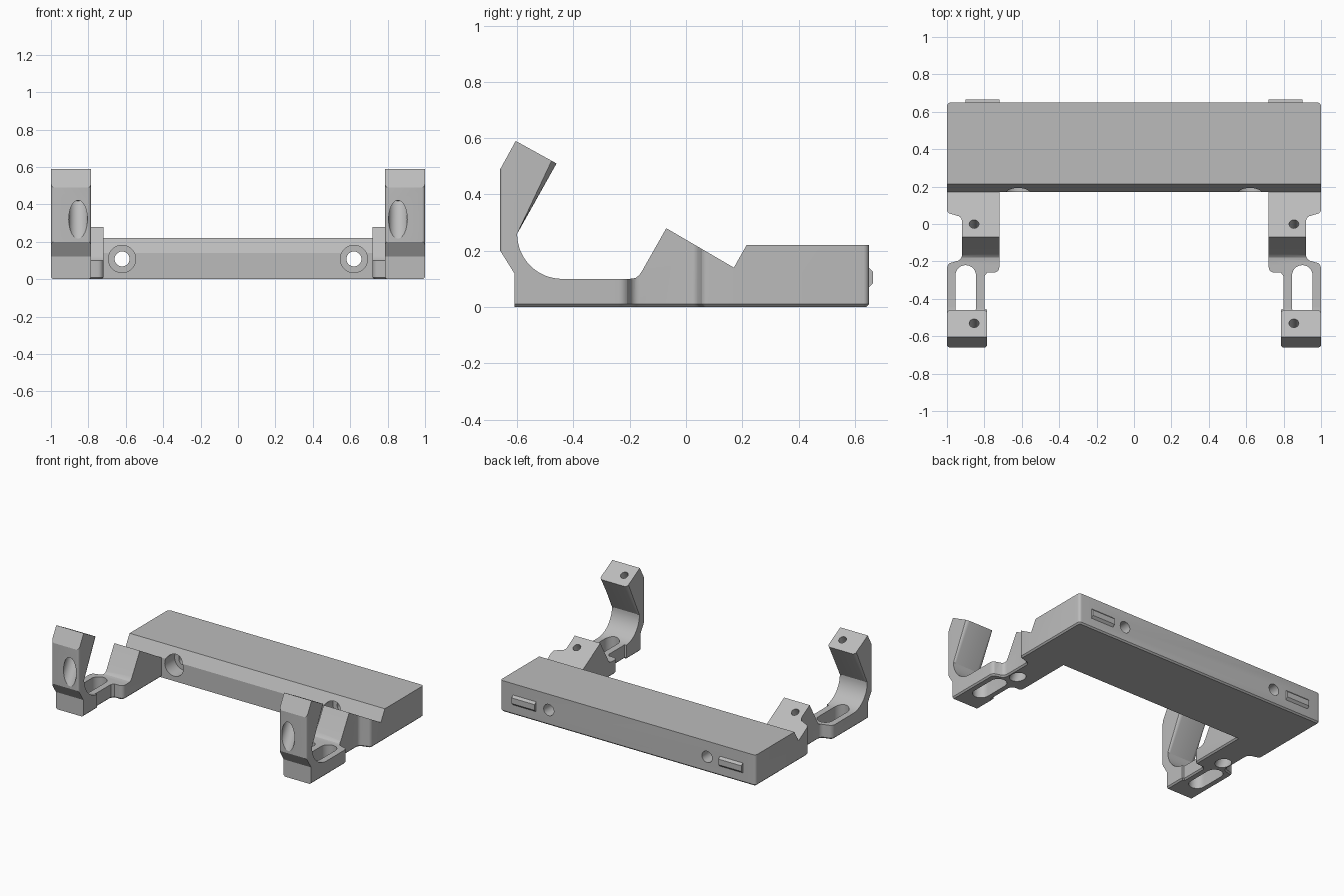
import bpy, bmesh, math
from mathutils import Vector

if "Cube" in bpy.data.objects:
    bpy.data.objects.remove(bpy.data.objects["Cube"], do_unlink=True)

grey = bpy.data.materials.new("plain grey")
grey.use_nodes = True
GREY = (0.5, 0.5, 0.5, 1)
grey.diffuse_color = GREY
grey.node_tree.nodes["Principled BSDF"].inputs["Base Color"].default_value = GREY


def arc(cx, cy, r, a0, a1, n=10):
    """Points on an arc, angles in degrees."""
    angles = [math.radians(a0 + (a1 - a0) * i / n) for i in range(n + 1)]
    return [(cx + r * math.cos(a), cy + r * math.sin(a)) for a in angles]


def finish(name, bm):
    bmesh.ops.recalc_face_normals(bm, faces=bm.faces)
    mesh = bpy.data.meshes.new(name)
    bm.to_mesh(mesh)
    bm.free()
    obj = bpy.data.objects.new(name, mesh)
    bpy.context.collection.objects.link(obj)
    mesh.materials.append(grey)
    return obj


def prism(name, points, axis, low, high, bevel_rule=None, width=0.01, segments=1):
    """Extrude a yz profile along x, or an xy outline along z."""
    bm = bmesh.new()
    place = (lambda p, t: (t, *p)) if axis == "x" else (lambda p, t: (*p, t))
    face = bm.faces.new([bm.verts.new(place(p, low)) for p in points])
    new = bmesh.ops.extrude_face_region(bm, geom=[face])["geom"]
    shift = Vector(place((0, 0), high - low))
    bmesh.ops.translate(bm, vec=shift, verts=[g for g in new if isinstance(g, bmesh.types.BMVert)])
    bmesh.ops.recalc_face_normals(bm, faces=bm.faces)
    if bevel_rule:
        bevel(bm, bevel_rule, width, segments)
    return finish(name, bm)


def bevel(bm, rule, width, segments=1):
    edges = [e for e in bm.edges if rule(*[v.co for v in e.verts])]
    bmesh.ops.bevel(bm, geom=edges, offset=width, segments=segments, profile=0.5, affect="EDGES")


def rod(start, end, radius):
    """Cylinder between two points, used as a drill."""
    a, b = Vector(start), Vector(end)
    bm = bmesh.new()
    bmesh.ops.create_cone(bm, cap_ends=True, segments=40, radius1=radius, radius2=radius,
                          depth=(b - a).length)
    bmesh.ops.transform(bm, verts=bm.verts, matrix=(b - a).to_track_quat("Z", "Y").to_matrix().to_4x4())
    bmesh.ops.translate(bm, verts=bm.verts, vec=(a + b) / 2)
    return finish("drill", bm)


def apply(obj, kind, **settings):
    mod = obj.modifiers.new(kind, kind)
    for key, value in settings.items():
        setattr(mod, key, value)
    bpy.context.view_layer.objects.active = obj
    bpy.ops.object.modifier_apply(modifier=mod.name)


def combine(obj, tool, operation="DIFFERENCE"):
    apply(obj, "BOOLEAN", object=tool, operation=operation, solver="EXACT")
    bpy.data.objects.remove(tool, do_unlink=True)


def smooth(obj):
    bpy.ops.object.select_all(action="DESELECT")
    obj.select_set(True)
    bpy.context.view_layer.objects.active = obj
    bpy.ops.object.shade_smooth_by_angle(angle=math.radians(25))


# Main bar with a sloped front edge and rounded back corners
bar = prism("main_bar", [(0.17, 0), (0.65, 0), (0.65, 0.22), (0.215, 0.22), (0.17, 0.14)],
            "x", -1, 1)
outline = [(-1, 0.1), (1, 0.1)] + arc(0.98, 0.63, 0.02, 0, 90, 5) + arc(-0.98, 0.63, 0.02, 90, 180, 5)
combine(bar, prism("outline", outline, "z", 0, 0.5,
                   lambda a, b: a.z + b.z < 0.01), "INTERSECT")

# Counterbored screw holes through the bar
for x in (-0.62, 0.62):
    combine(bar, rod((x, 0.1, 0.108), (x, 0.28, 0.108), 0.073))
    combine(bar, rod((x, 0.1, 0.108), (x, 0.8, 0.108), 0.04))
smooth(bar)

# Hook arm: side profile crossed with a plan outline
side = [(0.17, 0), (0.17, 0.14), (-0.07, 0.28), (-0.155, 0.13), (-0.167, 0.112), (-0.18, 0.103),
        (-0.2, 0.1)]
side += arc(-0.44, 0.26, 0.16, 270, 180, 16)
side += [(-0.46, 0.51), (-0.605, 0.59), (-0.66, 0.49), (-0.66, 0.2), (-0.61, 0.12), (-0.61, 0)]
plan = [(0.72, 0.17)] + arc(0.75, -0.23, 0.03, 180, 270, 5)
plan += [(0.785, -0.26), (0.80, -0.28), (0.80, -0.455), (0.785, -0.457)]
plan += arc(0.80, -0.645, 0.015, 180, 270, 4) + arc(0.985, -0.645, 0.015, 270, 360, 4)
plan += arc(0.96, -0.24, 0.04, 0, 50, 5) + arc(0.955, -0.165, 0.035, 240, 180, 5)
plan += arc(0.95, 0.015, 0.03, 180, 120, 5) + arc(0.97, 0.08, 0.03, -50, 0, 5) + [(1, 0.17)]
arm = prism("hook_arms", side, "x", 0.6, 1.1)
combine(arm, prism("plan", plan, "z", 0, 0.8,
                   lambda a, b: a.z + b.z < 0.01 and a.y + b.y < 0.33), "INTERSECT")

# Soften the side edges of the hook's inner slope
bm = bmesh.new()
bm.from_mesh(arm.data)
bevel(bm, lambda a, b: abs(a.x - b.x) < 0.01 and abs(abs(a.z - b.z) - 0.25) < 0.02
      and (a.z + b.z) / 2 > 0.36 and abs(a.y - b.y) > 0.1, 0.02, 3)
bm.to_mesh(arm.data)
bm.free()

# Long slot, and tilted screw holes with wide counterbores below
slot = arc(0.9, -0.275, 0.055, 0, 180, 16) + arc(0.9, -0.445, 0.055, 180, 360, 16)
combine(arm, prism("slot", slot, "z", -0.1, 0.2))
tilt = Vector((0, 0.49, 0.87))
for top in (Vector((0.855, -0.53, 0.55)), Vector((0.855, 0, 0.24))):
    combine(arm, rod(top - 0.5 * tilt, top - 0.125 * tilt, 0.05))
    combine(arm, rod(top - 0.3 * tilt, top + 0.1 * tilt, 0.026))
apply(arm, "MIRROR", use_mirror_merge=False)
smooth(arm)

# Low raised tabs on the back
tab = prism("back_tabs", [(0.64, 0.07), (0.65, 0.07), (0.665, 0.085), (0.665, 0.125), (0.65, 0.14),
                          (0.64, 0.14)], "x", 0.72, 0.9)
apply(tab, "MIRROR", use_mirror_merge=False)
